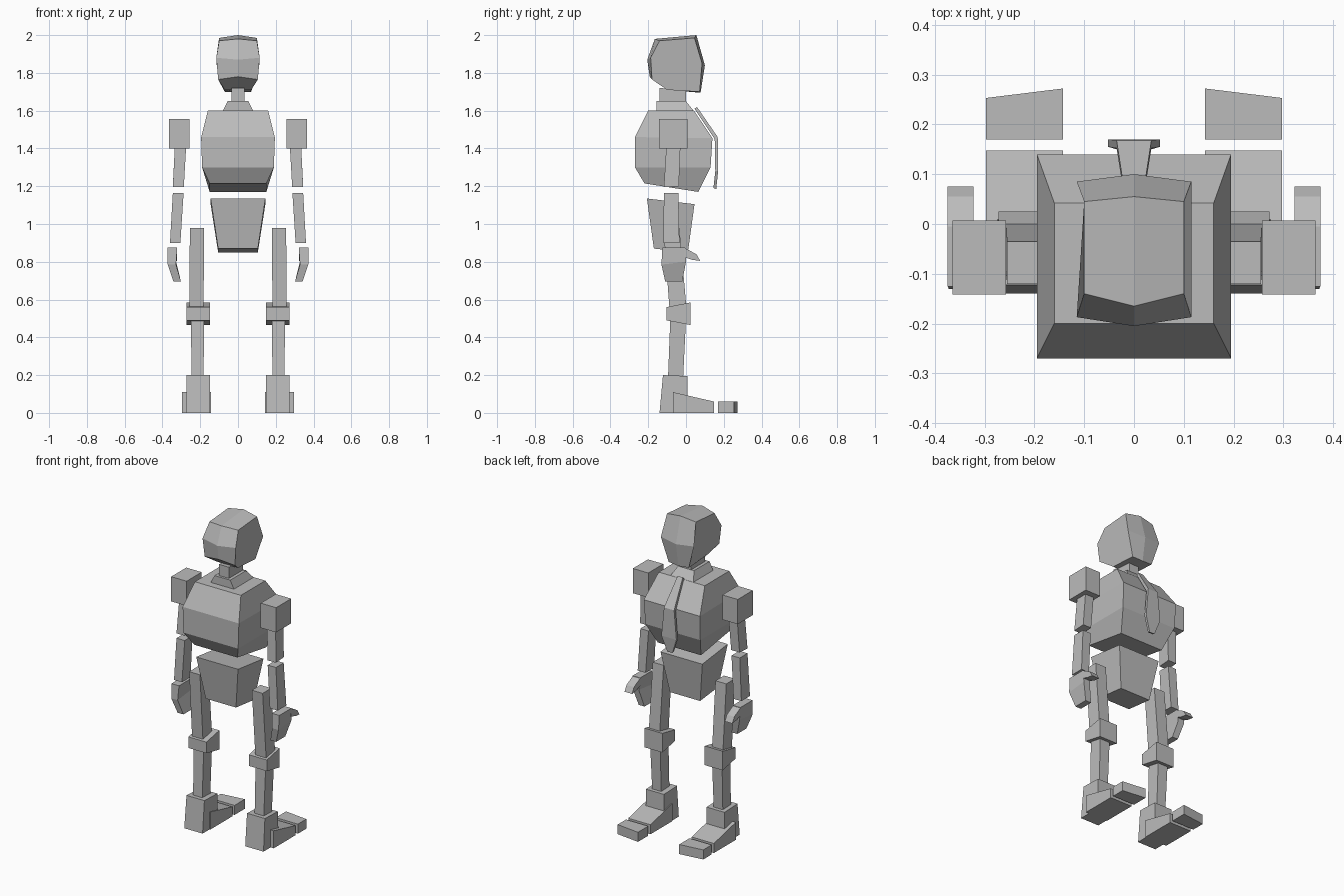
import bpy
import bmesh

cube = bpy.data.objects.get("Cube")
if cube:
    bpy.data.objects.remove(cube, do_unlink=True)

grey = bpy.data.materials.new("plain grey")
grey.use_nodes = True
colour = (0.5, 0.5, 0.5, 1)
grey.diffuse_color = colour
grey.node_tree.nodes["Principled BSDF"].inputs["Base Color"].default_value = colour


def loft(name, rings):
    """Join rings of equal point count with faces and cap both ends."""
    bm = bmesh.new()
    loops = [[bm.verts.new(point) for point in ring] for ring in rings]
    for lower, upper in zip(loops, loops[1:]):
        count = len(lower)
        for i in range(count):
            j = (i + 1) % count
            bm.faces.new((lower[i], lower[j], upper[j], upper[i]))
    bm.faces.new(loops[0])
    bm.faces.new(loops[-1])
    bmesh.ops.recalc_face_normals(bm, faces=bm.faces)
    mesh = bpy.data.meshes.new(name)
    bm.to_mesh(mesh)
    bm.free()
    mesh.materials.append(grey)
    obj = bpy.data.objects.new(name, mesh)
    bpy.context.collection.objects.link(obj)
    return obj


def tapered(name, sections, side=1):
    """Each section: inner x, outer x, low y, high y, z at low y, z at high y."""
    rings = []
    for x0, x1, y0, y1, z0, z1 in sections:
        rings.append([(side * x0, y0, z0), (side * x1, y0, z0),
                      (side * x1, y1, z1), (side * x0, y1, z1)])
    return loft(name, rings)


def centred(name, sections):
    """Each section: half width, low y, high y, z at low y, z at high y."""
    return tapered(name, [(-s[0], *s) for s in sections])


def paired(name, sections):
    """Build the same part on both sides of the body."""
    for label, side in (("left", 1), ("right", -1)):
        tapered(label + "_" + name, sections, side)


# Head: a faceted outline swept across three columns, fullest in the middle
cheek = [(.1, -.14, 1.97), (.115, -.187, 1.88), (.105, -.18, 1.765),
         (.07, -.1, 1.71), (.07, .072, 1.7), (.115, .085, 1.85), (.1, .045, 1.985)]
crown = [(0, -.165, 1.98), (0, -.205, 1.87), (0, -.192, 1.78),
         (0, -.1, 1.71), (0, .077, 1.695), (0, .1, 1.84), (0, .055, 2)]
loft("head", [[(-x, y, z) for x, y, z in cheek], crown, cheek])

# Neck and collar
centred("neck", [(.035, -.14, 0, 1.64, 1.64), (.035, -.14, 0, 1.72, 1.71)])
centred("collar", [(.08, -.155, .04, 1.6, 1.6), (.055, -.155, 0, 1.65, 1.65)])

# Torso
centred("chest", [
    (.15, -.22, .065, 1.215, 1.17),
    (.19, -.27, .13, 1.3, 1.3),
    (.195, -.27, .14, 1.46, 1.455),
    (.16, -.2, .042, 1.6, 1.6),
])
centred("pelvis", [(.105, -.17, .01, .87, .85), (.145, -.207, .045, 1.135, 1.105)])

# Hanging neck strip, following the chest
centred("neck_strip", [
    (.018, .145, .16, 1.19, 1.185),
    (.052, .155, .17, 1.28, 1.28),
    (.035, .152, .168, 1.45, 1.46),
    (.018, .045, .058, 1.61, 1.62),
])

# Arms
paired("shoulder", [(.257, .364, -.142, .007, 1.4, 1.4),
                    (.257, .364, -.142, .007, 1.555, 1.555)])
paired("upper_arm", [(.287, .345, -.117, -.038, 1.195, 1.2),
                     (.275, .335, -.105, -.03, 1.4, 1.4)])
paired("forearm", [(.305, .36, -.12, -.035, .9, .9),
                   (.288, .345, -.117, -.04, 1.165, 1.165)])
paired("hand", [
    (.302, .342, -.11, -.02, .695, .695),
    (.328, .372, -.13, 0, .785, .8),
    (.322, .374, -.125, -.005, .875, .875),
])

# Thumbs, bent profiles extruded sideways
thumb = [(-.01, .875), (.055, .84), (.075, .805), (.035, .81), (-.01, .825)]
for label, side in (("left", 1), ("right", -1)):
    loft(label + "_thumb", [[(side * x, y, z) for y, z in thumb] for x in (.322, .374)])

# Legs
paired("thigh", [(.182, .257, -.088, .002, .56, .56),
                 (.18, .255, -.12, -.035, .98, .98)])
paired("knee", [(.147, .272, -.103, .025, .49, .465),
                (.147, .272, -.103, .025, .56, .585)])
paired("shin", [(.182, .245, -.095, -.015, .19, .19),
                (.18, .25, -.083, 0, .5, .5)])

# Feet
paired("ankle", [(.148, .275, -.14, .01, 0, 0),
                 (.148, .272, -.122, .007, .2, .195)])
paired("foot", [(.143, .297, -.07, .148, 0, 0),
                (.143, .297, -.07, .148, .11, .06)])
for label, side in (("left", 1), ("right", -1)):
    outline = [(.143, .17), (.297, .17), (.297, .253), (.143, .272)]
    loft(label + "_toes", [[(side * x, y, z) for x, y in outline] for z in (0, .06)])
